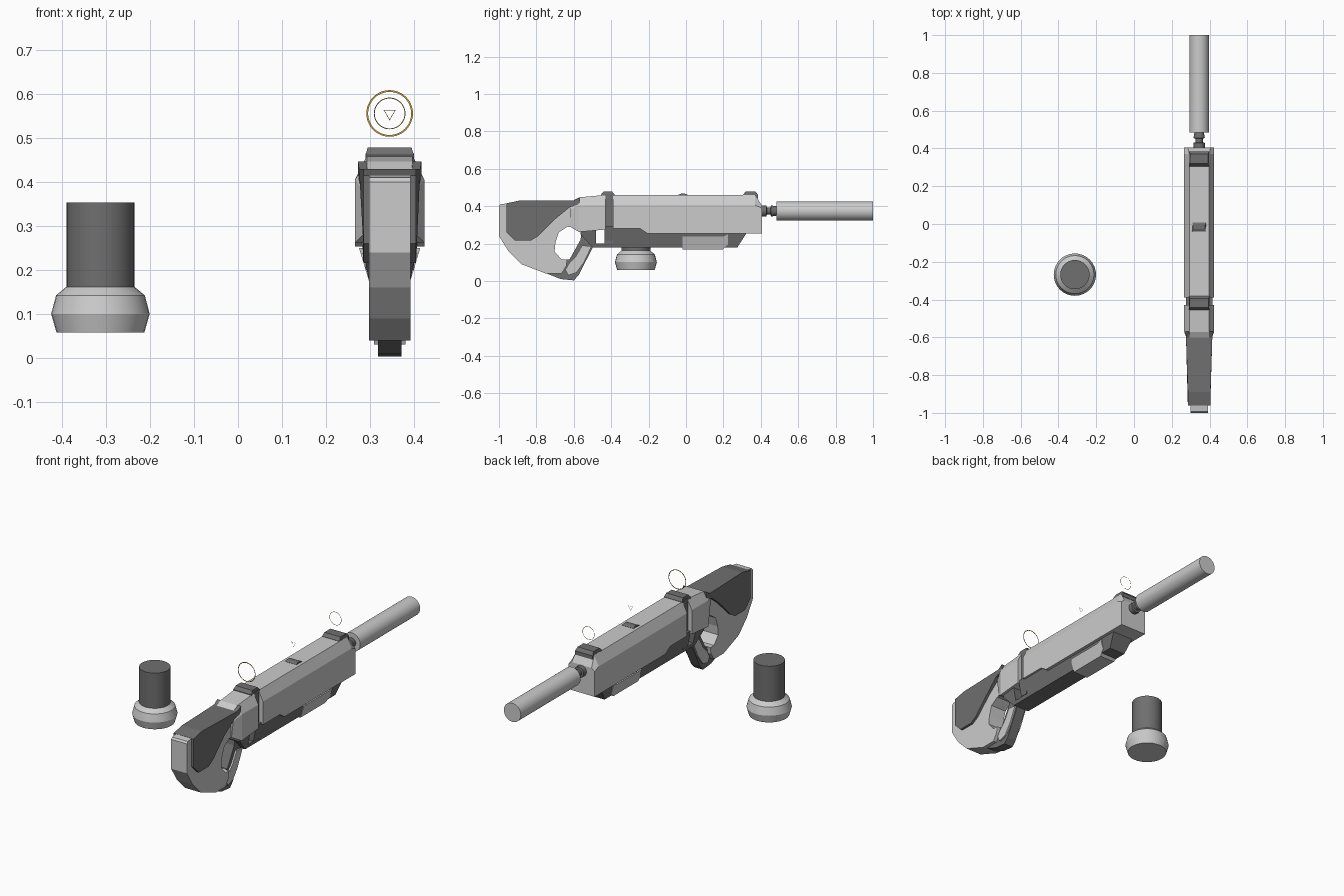
import bpy, bmesh, math

if "Cube" in bpy.data.objects:
    bpy.data.objects.remove(bpy.data.objects["Cube"])

CX = 0.345      # gun centre line
BZ = 0.374      # bore height


def material(name, c):
    m = bpy.data.materials.new(name)
    m.diffuse_color = (*c, 1)
    m.use_nodes = True
    m.node_tree.nodes["Principled BSDF"].inputs["Base Color"].default_value = m.diffuse_color
    return m


DARK = material("dark_grey", (0.16, 0.16, 0.16))
AMBER = material("amber", (0.6, 0.38, 0.05))


def finish(name, bm, mat=None, normals=True):
    if normals:
        bmesh.ops.recalc_face_normals(bm, faces=bm.faces)
    me = bpy.data.meshes.new(name)
    bm.to_mesh(me)
    bm.free()
    ob = bpy.data.objects.new(name, me)
    bpy.context.collection.objects.link(ob)
    if mat:
        me.materials.append(mat)
    return ob


def skin(bm, rings):
    """Bridge equal closed vertex rings and cap both ends."""
    vs = [[bm.verts.new(p) for p in r] for r in rings]
    n = len(vs[0])
    for a, b in zip(vs, vs[1:]):
        for i in range(n):
            bm.faces.new((a[i], a[(i + 1) % n], b[(i + 1) % n], b[i]))
    bm.faces.new(vs[0])
    bm.faces.new(vs[-1][::-1])


def prism(name, pts, half, mat=None):
    """Side profile (y, z) extruded to both sides; half is a width or f(y, z)."""
    w = half if callable(half) else (lambda y, z: half)
    bm = bmesh.new()
    skin(bm, [[(CX + s * w(y, z), y, z) for y, z in pts] for s in (-1, 1)])
    return finish(name, bm, mat)


def loft(name, sections, mat=None):
    """Sections of (y, half outline [(x, z)] from bottom to top), mirrored."""
    bm = bmesh.new()
    skin(bm, [[(CX + x, y, z) for x, z in h] + [(CX - x, y, z) for x, z in h[::-1]]
              for y, h in sections])
    return finish(name, bm, mat)


def lathe(name, prof, place, n=32, mat=None):
    """Revolve (radius, height); place maps (u, v, height) to a point."""
    bm = bmesh.new()
    ang = [2 * math.pi * i / n for i in range(n)]
    skin(bm, [[place(r * math.cos(a), r * math.sin(a), h) for a in ang] for r, h in prof])
    ob = finish(name, bm, mat)
    bpy.context.view_layer.objects.active = ob
    ob.select_set(True)
    bpy.ops.object.shade_smooth_by_angle(angle=math.radians(25))
    ob.select_set(False)
    return ob


def flat_ring(name, y, r, w, n, mat=None):
    """Paper-thin sight mark facing the shooter, first corner pointing down."""
    bm = bmesh.new()
    ang = [2 * math.pi * i / n - math.pi / 2 for i in range(n)]
    a, b = [[bm.verts.new((CX + q * math.cos(t), y, 0.556 + q * math.sin(t))) for t in ang]
            for q in (r, r - w)]
    for i in range(n):
        j = (i + 1) % n
        bm.faces.new((a[i], a[j], b[j], b[i]))
    finish(name, bm, mat, False)


def gun_axis(u, v, h):
    return (CX + u, h, BZ + v)


def can_axis(u, v, h):
    return (-0.313 + u, -0.268 + v, h)


# Main body and receiver with chamfered upper edges
def shell(bottom, top=0.46):
    return [(0.079, bottom), (0.079, 0.405), (0.052, top)]


loft("main_body", [(-0.39, shell(0.28)), (-0.245, shell(0.28)), (-0.205, shell(0.253)),
                   (0.37, shell(0.253)),
                   (0.405, [(0.079, 0.253), (0.079, 0.39), (0.06, 0.405)])])
loft("receiver", [(-0.62, [(0.05, 0.29), (0.06, 0.38), (0.05, 0.42)]),
                  (-0.572, shell(0.262, 0.447)), (-0.43, shell(0.275))])
prism("collar", [(-0.432, 0.2), (-0.388, 0.2), (-0.388, 0.465), (-0.432, 0.465)], 0.055, DARK)

# Lower frame, with an open square window under the receiver
prism("lower_frame", [(0.32, 0.25), (0.275, 0.18), (-0.50, 0.18), (-0.565, 0.25),
                      (-0.565, 0.29), (-0.48, 0.29), (-0.48, 0.2), (-0.435, 0.2),
                      (-0.435, 0.29), (0.32, 0.29)],
      lambda y, z: 0.048 + max(0, z - 0.18) * 0.2, DARK)
prism("fore_grip", [(-0.02, 0.168), (0.195, 0.168), (0.225, 0.195), (0.225, 0.25),
                    (0.2, 0.237), (-0.02, 0.237)],
      lambda y, z: 0.045 + (z - 0.168) * 0.3)

# Top clips
for name, y, hl, hw, top in (("rear_sight_base", -0.418, 0.037, 0.055, 0.478),
                             ("front_sight_base", 0.345, 0.04, 0.053, 0.478),
                             ("middle_sight_base", -0.016, 0.024, 0.037, 0.467)):
    prism(name, [(y - hl, 0.44), (y + hl, 0.44), (y + hl, 0.461), (y + hl - 0.014, top),
                 (y - hl + 0.014, top), (y - hl, 0.461)],
          lambda y, z, w=hw: w if z < 0.463 else w - 0.005, DARK)

# Stock wraps the back of the thumb hole
prism("stock", [(-1, 0.40), (-0.992, 0.41), (-0.955, 0.415), (-0.57, 0.42), (-0.56, 0.275),
                (-0.58, 0.286), (-0.634, 0.29), (-0.68, 0.26), (-0.698, 0.206),
                (-0.703, 0.158), (-0.666, 0.115), (-0.635, 0.115), (-0.64, 0.08),
                (-0.665, 0.04), (-0.75, 0.04), (-0.88, 0.09), (-0.95, 0.16), (-1, 0.24)], 0.047)
prism("cheek_rest", [(-0.96, 0.415), (-0.89, 0.43), (-0.60, 0.43), (-0.568, 0.447),
                     (-0.568, 0.41), (-0.62, 0.395), (-0.70, 0.33), (-0.79, 0.24),
                     (-0.83, 0.216), (-0.915, 0.216), (-0.96, 0.26)],
      lambda y, z: 0.06 + max(0, y + 0.72) * 0.08, DARK)

# Grip bar closes the front of the thumb hole
prism("grip_bar", [(-0.52, 0.28), (-0.56, 0.28), (-0.56, 0.25), (-0.564, 0.22),
                   (-0.623, 0.115), (-0.68, 0.115), (-0.75, 0.042), (-0.67, 0.01),
                   (-0.6, 0.003), (-0.575, 0.03), (-0.495, 0.185)], 0.027, DARK)
prism("grip_panel", [(-0.645, 0.06), (-0.625, 0.095), (-0.59, 0.13), (-0.555, 0.19),
                     (-0.505, 0.185), (-0.545, 0.10), (-0.585, 0.045), (-0.63, 0.03)], 0.036)

# Barrel and long muzzle tube
lathe("barrel", [(0.03, 0.39), (0.03, 0.43), (0.019, 0.432), (0.019, 0.452),
                 (0.03, 0.455), (0.024, 0.49)], gun_axis, 16, DARK)
lathe("muzzle_tube", [(0.051, 0.485), (0.051, 1.0)], gun_axis)

# Floating sight marks
flat_ring("rear_sight_ring", -0.418, 0.053, 0.004, 48, AMBER)
flat_ring("front_sight_ring", 0.345, 0.036, 0.002, 48, AMBER)
flat_ring("sight_triangle", -0.016, 0.016, 0.0025, 3, AMBER)

# Separate canister with a bulged foot
lathe("canister_foot", [(0.1, 0.058), (0.112, 0.1), (0.101, 0.142), (0.077, 0.162)], can_axis)
lathe("canister_tube", [(0.0775, 0.15), (0.0775, 0.353)], can_axis, 32, DARK)
